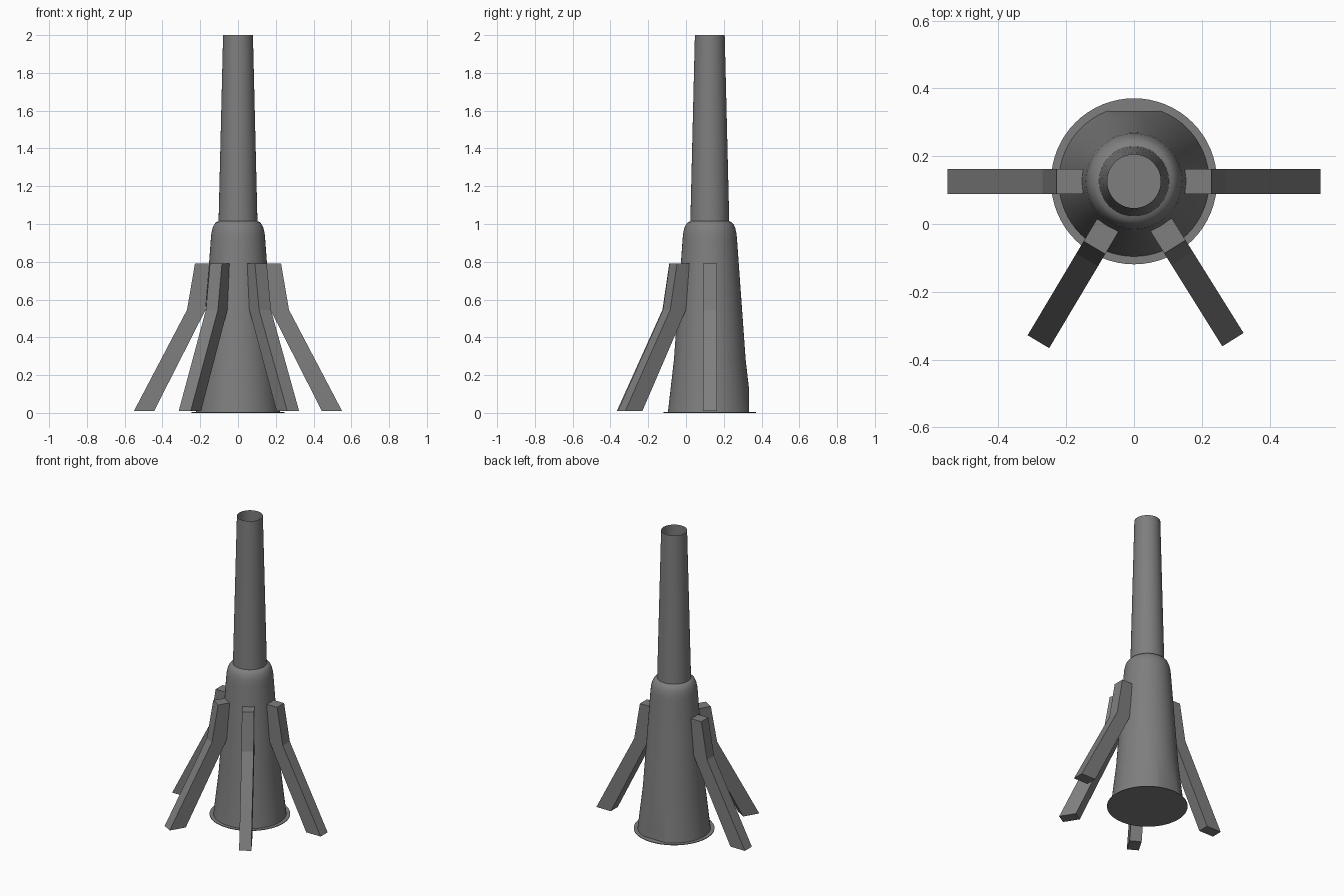
import bpy, bmesh, math
from mathutils import Vector, Matrix

if "Cube" in bpy.data.objects:
    bpy.data.objects.remove(bpy.data.objects["Cube"])

CY = 0.126          # tower axis lies behind the origin
SEG = 64

grey = bpy.data.materials.new("mid grey")
grey.diffuse_color = (0.21, 0.21, 0.21, 1)
grey.use_nodes = True
grey.node_tree.nodes["Principled BSDF"].inputs["Base Color"].default_value = grey.diffuse_color


def finish(bm, name, smooth=True):
    me = bpy.data.meshes.new(name)
    bm.to_mesh(me)
    bm.free()
    me.materials.append(grey)
    ob = bpy.data.objects.new(name, me)
    bpy.context.collection.objects.link(ob)
    if smooth:
        bpy.ops.object.select_all(action='DESELECT')
        ob.select_set(True)
        bpy.context.view_layer.objects.active = ob
        bpy.ops.object.shade_smooth_by_angle(angle=math.radians(30))
    return ob


def lathe(profile):
    """Open surface of revolution around the tower axis from (radius, z)."""
    bm = bmesh.new()
    rings = [[bm.verts.new((r * math.cos(2 * math.pi * i / SEG),
                            CY + r * math.sin(2 * math.pi * i / SEG), z))
              for i in range(SEG)] for r, z in profile]
    for a, b in zip(rings, rings[1:]):
        for i in range(SEG):
            j = (i + 1) % SEG
            bm.faces.new((a[i], a[j], b[j], b[i]))
    return bm


# tapered body with rounded shoulder; the flared foot is cut flat at the back
bm = lathe([(0.222, 0.002), (0.19, 0.28), (0.144, 0.92), (0.141, 0.95),
            (0.135, 0.978), (0.126, 0.998), (0.115, 1.01), (0.102, 1.015)])
cut = bmesh.ops.bisect_plane(bm, geom=bm.verts[:] + bm.edges[:] + bm.faces[:],
                             plane_co=(0, CY + 0.207, 0), plane_no=(0, 1, 0),
                             clear_outer=True)
rim = sorted((g for g in cut["geom_cut"] if isinstance(g, bmesh.types.BMVert)),
             key=lambda v: v.co.x)
bm.faces.new(rim)
bmesh.ops.recalc_face_normals(bm, faces=bm.faces[:])
finish(bm, "tower_body")

# long open chimney tube
finish(lathe([(0.103, 1.013), (0.079, 2.0)]), "upper_tube")

# thin base disc
bm = bmesh.new()
bmesh.ops.create_cone(bm, cap_ends=True, segments=SEG, radius1=0.245,
                      radius2=0.245, depth=0.004,
                      matrix=Matrix.Translation((0, CY, 0.002)))
finish(bm, "base_disc")


# bent buttress legs: (radius, z) for inner and outer edges
INNER = [(0.444, 0.01), (0.172, 0.545), (0.151, 0.79)]
OUTER = [(0.551, 0.01), (0.27, 0.545), (0.228, 0.79)]
HALF = 0.037


def leg(name, angle):
    bm = bmesh.new()
    rot = Matrix.Translation((0, CY, 0)) @ Matrix.Rotation(math.radians(angle), 4, 'Z')
    rings = [[bm.verts.new(rot @ Vector((r, s * HALF, z)))
              for r, z, s in ((*p, -1), (*q, -1), (*q, 1), (*p, 1))]
             for p, q in zip(INNER, OUTER)]
    for a, b in zip(rings, rings[1:]):
        for i in range(4):
            j = (i + 1) % 4
            bm.faces.new((a[i], a[j], b[j], b[i]))
    bm.faces.new(rings[0][::-1])
    bm.faces.new(rings[-1])
    bmesh.ops.recalc_face_normals(bm, faces=bm.faces[:])
    finish(bm, name, smooth=False)


for name, angle in (("right_leg", 0), ("left_leg", 180),
                    ("front_right_leg", -58), ("front_left_leg", -120.8)):
    leg(name, angle)
